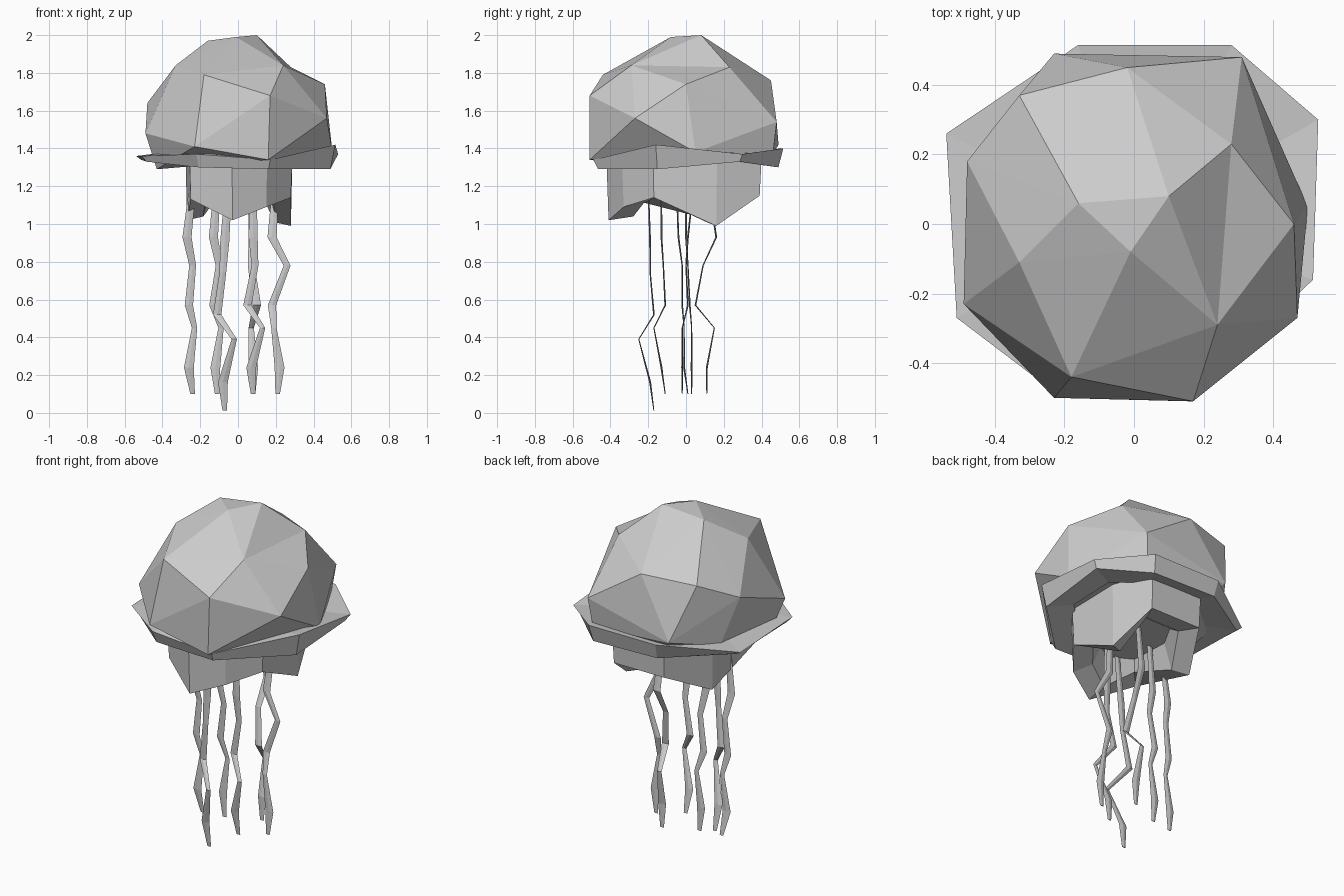
import bpy
import bmesh
from mathutils import Vector

cube = bpy.data.objects.get("Cube")
if cube:
    bpy.data.objects.remove(cube, do_unlink=True)

grey = bpy.data.materials.new("soft grey")
grey.use_nodes = True
grey.diffuse_color = (0.6, 0.6, 0.6, 1)
grey.node_tree.nodes["Principled BSDF"].inputs["Base Color"].default_value = grey.diffuse_color


def finish(name, bm):
    """Turn a bmesh into a flat-shaded grey object."""
    bmesh.ops.recalc_face_normals(bm, faces=bm.faces[:])
    mesh = bpy.data.meshes.new(name)
    bm.to_mesh(mesh)
    bm.free()
    mesh.materials.append(grey)
    obj = bpy.data.objects.new(name, mesh)
    bpy.context.collection.objects.link(obj)
    return obj


def bridge(bm, ring_a, ring_b):
    """Join two closed rings of equal length with quads."""
    count = len(ring_a)
    for i in range(count):
        j = (i + 1) % count
        bm.faces.new((ring_a[i], ring_a[j], ring_b[j], ring_b[i]))


def add_ring(bm, points):
    return [bm.verts.new(p) for p in points]


# Bell: a faceted dome stretched over its corner points
crown = [(0.10, 0.08, 2.0), (-0.01, -0.08, 1.99), (-0.16, 0.06, 1.97)]
shoulder = [(-0.33, -0.11, 1.84), (-0.18, -0.44, 1.79), (0.24, -0.29, 1.84),
            (0.28, 0.23, 1.83), (0.46, 0.0, 1.74), (-0.02, 0.45, 1.76),
            (-0.33, 0.37, 1.74)]
waist = [(-0.48, 0.18, 1.64), (-0.49, -0.23, 1.48), (0.17, -0.51, 1.68),
         (0.47, -0.27, 1.56), (0.31, 0.48, 1.54), (-0.23, 0.49, 1.42)]
hem = [(-0.23, -0.50, 1.41), (0.16, -0.51, 1.34), (0.50, 0.05, 1.38),
       (-0.43, -0.18, 1.29), (-0.40, 0.25, 1.36), (0.29, 0.46, 1.37),
       (-0.16, 0.45, 1.36)]
bm = bmesh.new()
corners = add_ring(bm, crown + shoulder + waist + hem)
bmesh.ops.convex_hull(bm, input=corners)
loose = [v for v in bm.verts if not v.link_faces]
bmesh.ops.delete(bm, geom=loose, context='VERTS')
bm.verts.ensure_lookup_table()


def corner(point):
    return min(bm.verts, key=lambda v: (v.co - Vector(point)).length)


# Shallow crease on the bell's side
ridge = bm.edges.get((corner(crown[0]), corner(shoulder[4])))
if ridge:
    bmesh.ops.rotate_edges(bm, edges=[ridge], use_ccw=True)
finish("bell", bm)

# Rim: an uneven collar, each corner given as x, y, bottom and top
collar = [(0.28, 0.515, 1.30, 1.40), (0.53, 0.30, 1.33, 1.37),
          (0.515, -0.16, 1.29, 1.42), (0.17, -0.49, 1.29, 1.34),
          (-0.22, -0.49, 1.30, 1.37), (-0.51, -0.27, 1.33, 1.36),
          (-0.54, 0.26, 1.34, 1.36), (-0.16, 0.515, 1.31, 1.40)]
bm = bmesh.new()
inner = add_ring(bm, [(x * 0.7, y * 0.7, 1.38) for x, y, low, top in collar])
upper = add_ring(bm, [(x, y, top) for x, y, low, top in collar])
lower = add_ring(bm, [(x * 0.95, y * 0.95, low) for x, y, low, top in collar])
under = add_ring(bm, [(x * 0.65, y * 0.65, 1.34) for x, y, low, top in collar])
for ring_a, ring_b in ((inner, upper), (upper, lower), (lower, under), (under, inner)):
    bridge(bm, ring_a, ring_b)
finish("rim", bm)

# Skirt: a thick hanging wall with a jagged edge and a hollow core
skirt_edge = [(-0.25, -0.29, 1.13), (-0.03, -0.41, 1.02), (0.15, -0.33, 1.09),
              (0.28, -0.17, 1.14), (0.28, 0.16, 0.99), (0.20, 0.39, 1.15),
              (-0.13, 0.39, 1.15), (-0.27, 0.14, 1.02)]
bm = bmesh.new()
top = add_ring(bm, [(x * 1.03, y * 1.03, 1.38) for x, y, z in skirt_edge])
edge = add_ring(bm, skirt_edge)
lip = add_ring(bm, [(x * 0.68, y * 0.68, z + 0.02) for x, y, z in skirt_edge])
hollow = add_ring(bm, [(x * 0.55, y * 0.55, 1.2) for x, y, z in skirt_edge])
bridge(bm, top, edge)
bridge(bm, edge, lip)
bridge(bm, lip, hollow)
bm.faces.new(hollow)
finish("skirt", bm)

# Tentacles: thin zigzag ribbons sharing the same joint heights
heights = (1.2, 0.93, 0.78, 0.57, 0.45, 0.24, 0.10)
widths = (0.018, 0.024, 0.018, 0.022, 0.014, 0.026, 0.012)


def tentacle(name, xs, ys, drop=0.0):
    bm = bmesh.new()
    rings = []
    for x, y, z, w in zip(xs, ys, heights, widths):
        z -= drop * (heights[0] - z)
        t = w * 0.2
        rings.append(add_ring(bm, [(x - w, y, z), (x, y - t, z), (x + w, y, z), (x, y + t, z)]))
    for ring_a, ring_b in zip(rings, rings[1:]):
        bridge(bm, ring_a, ring_b)
    bm.faces.new(rings[0])
    bm.faces.new(rings[-1])
    finish(name, bm)


tentacle("right_tentacle", (-.24, -.27, -.24, -.26, -.23, -.26, -.24),
         (-.05, -.04, -.02, -.02, -.01, -.01, .01))
tentacle("inner_right_tentacle", (-.11, -.13, -.10, -.13, -.09, -.12, -.11),
         (.0, .0, .01, .02, .03, .03, .03))
tentacle("front_tentacle", (-.05, -.07, -.08, -.11, -.02, -.08, -.07),
         (-.20, -.19, -.19, -.17, -.25, -.19, -.17), 0.08)
tentacle("front_left_tentacle", (.08, .08, .09, .05, .13, .07, .08),
         (-.13, -.13, -.12, -.11, -.17, -.13, -.11))
tentacle("left_tentacle", (.20, .18, .26, .18, .19, .22, .21),
         (.04, .01, .0, .01, -.02, -.02, -.02))
tentacle("back_tentacle", (.07, .08, .07, .10, .07, .08, .08),
         (.12, .16, .09, .05, .15, .11, .11))
